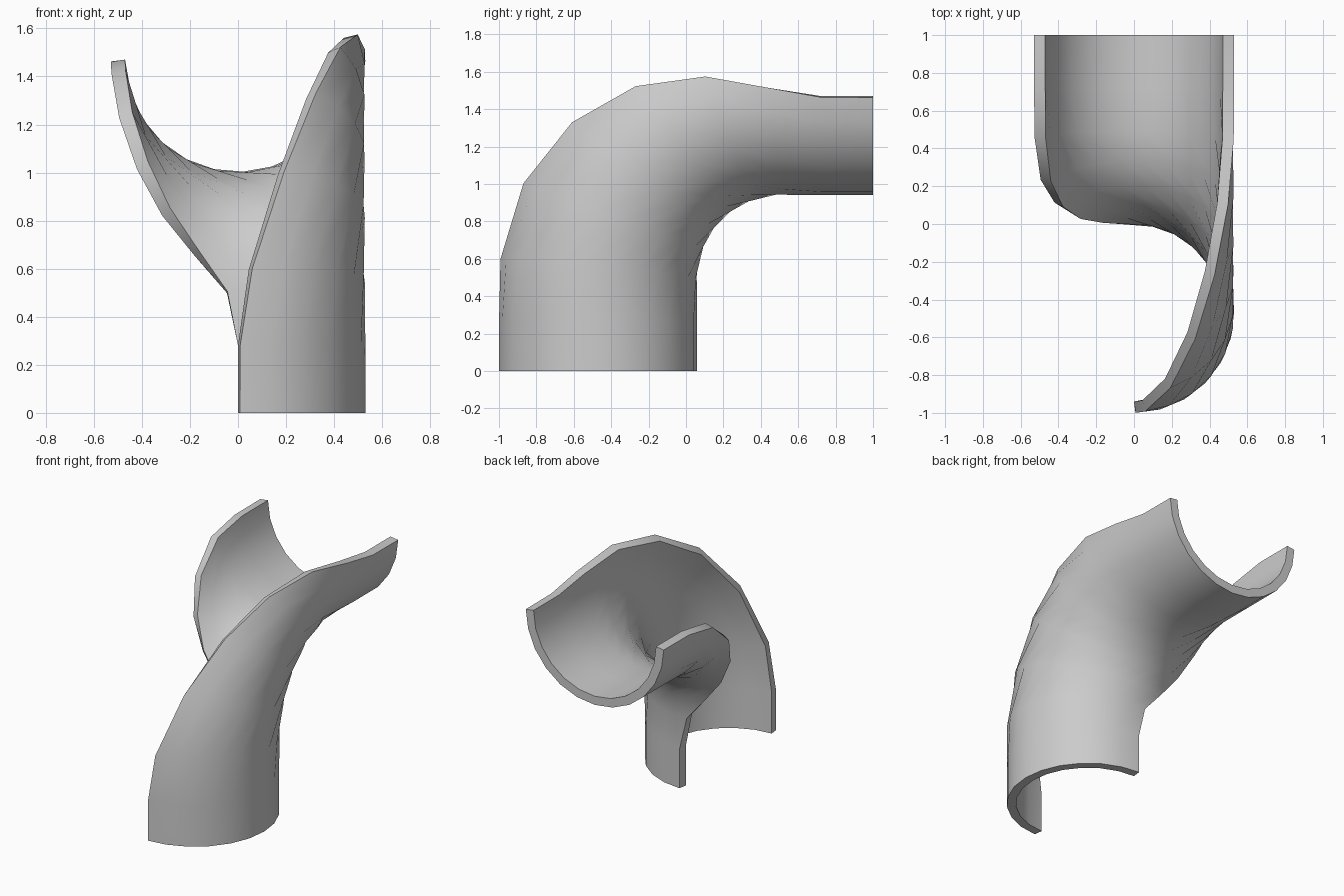
import bpy, bmesh
from math import sin, cos, radians
from mathutils import Vector

if "Cube" in bpy.data.objects:
    bpy.data.objects.remove(bpy.data.objects["Cube"])

R, WALL, SEGS = 0.47, 0.06, 12

# Centre line (y, z) and bend angle; the second half mirrors the first
first_half = [(-0.47, 0, 0), (-0.47, 0.28, 0), (-0.468, 0.55, 5.4),
              (-0.406, 0.832, 20.5), (-0.273, 1.079, 37)]
second_half = [(1 - z, 1 - y, 90 - a) for y, z, a in reversed(first_half)]
stations = first_half + second_half

# Half-round channel swept along the elbow, twisting as it bends
bm = bmesh.new()
rows = []
for y, z, a in stations:
    bend = twist = radians(a)
    centre = Vector((0, y, z))
    outward = Vector((0, -cos(bend), sin(bend)))
    row = []
    for j in range(SEGS + 1):
        t = twist + radians(180) * j / SEGS
        row.append(bm.verts.new(centre + R * (cos(t) * outward + sin(t) * Vector((1, 0, 0)))))
    rows.append(row)
for low, high in zip(rows, rows[1:]):
    for j in range(SEGS):
        bm.faces.new((low[j], low[j + 1], high[j + 1], high[j]))

mesh = bpy.data.meshes.new("twisted_half_pipe")
bm.to_mesh(mesh)
bm.free()
pipe = bpy.data.objects.new("twisted_half_pipe", mesh)
bpy.context.collection.objects.link(pipe)
bpy.context.view_layer.objects.active = pipe
pipe.select_set(True)

# Wall thickness added outwards, then smooth surfaces with crisp rims
solid = pipe.modifiers.new("wall", 'SOLIDIFY')
solid.thickness = WALL
solid.offset = 1
bpy.ops.object.modifier_apply(modifier=solid.name)
bpy.ops.object.shade_smooth_by_angle(angle=radians(40))
